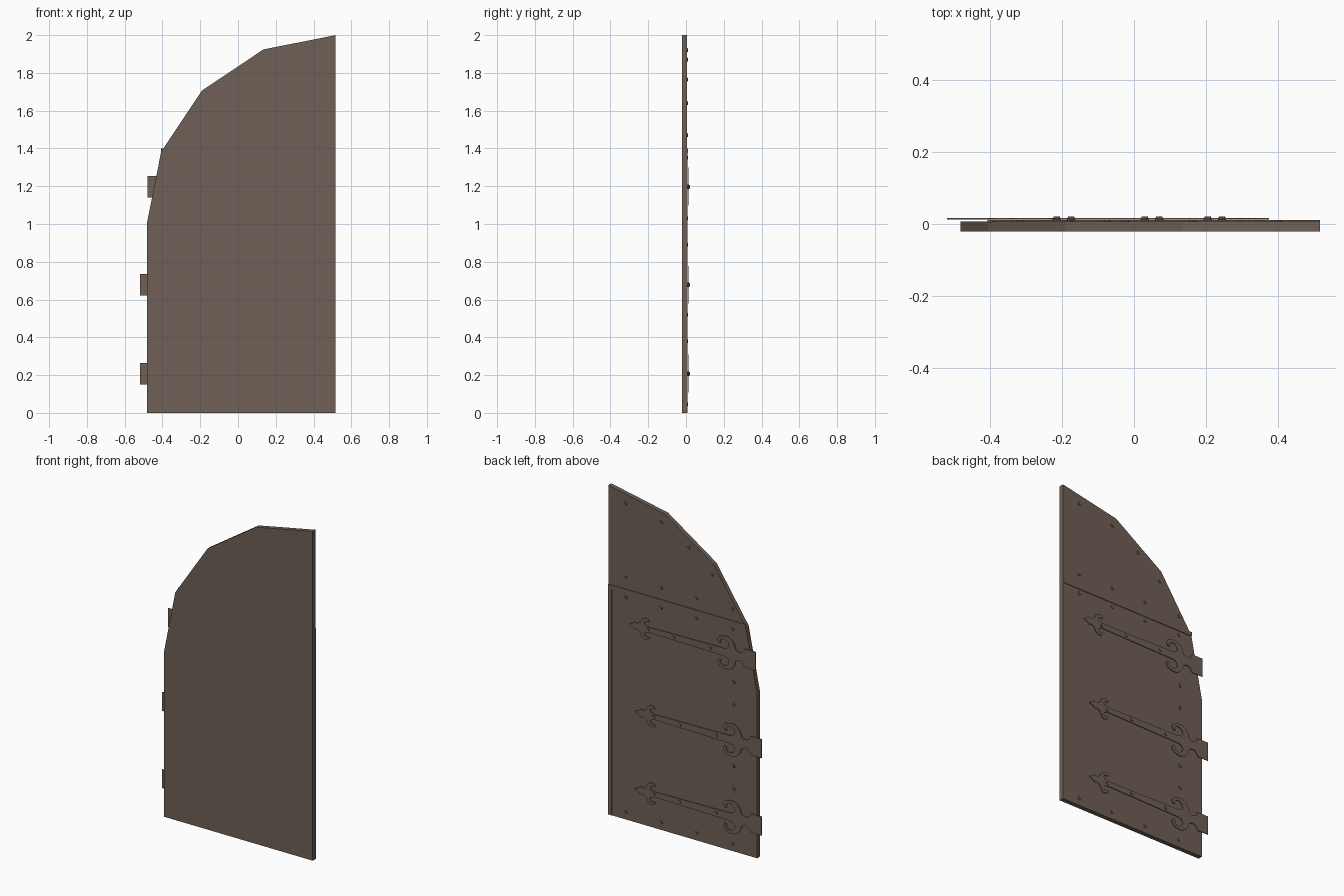
import bpy, bmesh, math
from mathutils import Matrix

if "Cube" in bpy.data.objects:
    bpy.data.objects.remove(bpy.data.objects["Cube"])

mat = bpy.data.materials.new("dark brown")
mat.diffuse_color = (0.158, 0.117, 0.092, 1)
mat.use_nodes = True
mat.node_tree.nodes["Principled BSDF"].inputs["Base Color"].default_value = mat.diffuse_color


def finish(bm, name):
    bmesh.ops.recalc_face_normals(bm, faces=bm.faces)
    me = bpy.data.meshes.new(name)
    bm.to_mesh(me)
    bm.free()
    me.materials.append(mat)
    ob = bpy.data.objects.new(name, me)
    bpy.context.collection.objects.link(ob)
    return ob


def plate(name, outline, y0, y1):
    """Flat x-z outline given thickness from y0 to y1."""
    bm = bmesh.new()
    face = bm.faces.new([bm.verts.new((x, y0, z)) for x, z in outline])
    ext = bmesh.ops.extrude_face_region(bm, geom=[face])
    verts = [g for g in ext["geom"] if isinstance(g, bmesh.types.BMVert)]
    bmesh.ops.translate(bm, verts=verts, vec=(0, y1 - y0, 0))
    bmesh.ops.triangulate(bm, faces=[f for f in bm.faces if len(f.verts) > 4])
    return finish(bm, name)


def rect(x0, x1, z0, z1):
    return [(x0, z0), (x1, z0), (x1, z1), (x0, z1)]


def studs(name, points, y0, y1, r):
    """Short tapered nail heads pointing to the back."""
    bm = bmesh.new()
    for x, z in points:
        m = Matrix.Translation((x, (y0 + y1) / 2, z)) @ Matrix.Rotation(-math.pi / 2, 4, 'X')
        bmesh.ops.create_cone(bm, cap_ends=True, segments=8, radius1=r,
                              radius2=r * 0.6, depth=y1 - y0, matrix=m)
    return finish(bm, name)


BACK = 0.0065

# Door leaf: quarter arch in four straight segments
arch = [(0.517 - math.cos(a), 1 + math.sin(a))
        for a in (math.radians(22.5 * i) for i in range(5))]
plate("door_leaf", [(0.517, 0), (-0.483, 0)] + arch, -0.021, BACK)

# Cross batten and closing-edge strip on the back
plate("cross_batten", rect(-0.407, 0.517, 1.375, 1.40), BACK - 0.002, 0.0105)
plate("edge_strip", rect(0.494, 0.517, 0, 1.375), BACK - 0.002, BACK + 0.002)

# Nails along the panel borders
cols = (0.40, 0.163, -0.075, -0.318)
nails = [(x, z) for z in (0.045, 1.35, 1.47) for x in cols]
nails += [(-0.325, z) for z in (0.38, 0.52, 0.89, 1.03)]
nails += [(0.40, 1.92), (0.163, 1.87), (-0.023, 1.765), (-0.18, 1.64)]
studs("door_nails", nails, BACK - 0.002, 0.0115, 0.012)

# Strap hinge: upper half outline (along, half height), mirrored below
half = [(0, .057), (.075, .057), (.082, .04), (.095, .028), (.115, .026), (.135, .034),
        (.143, .062), (.16, .085), (.185, .099), (.215, .10), (.245, .09), (.262, .068),
        (.25, .048), (.235, .05), (.241, .063), (.23, .077), (.205, .08), (.186, .066),
        (.18, .046), (.192, .03), (.215, .024), (.72, .016),
        (.745, .023), (.75, .038), (.738, .048), (.722, .045), (.715, .052), (.728, .065),
        (.75, .066), (.768, .052), (.778, .03), (.80, .017), (.812, .026), (.822, .016)]
outline = half + [(.855, 0)] + [(u, -v) for u, v in reversed(half)]

for name, x0, z0 in (("lower", -0.52, 0.208), ("middle", -0.52, 0.678), ("upper", -0.48, 1.198)):
    plate(name + "_strap_hinge", [(x0 + u, z0 + v) for u, v in outline], 0.012, 0.0165)
    studs(name + "_hinge_nails", [(x0 + u, z0) for u in (.305, .55, .725)],
          BACK - 0.002, 0.021, 0.014)
